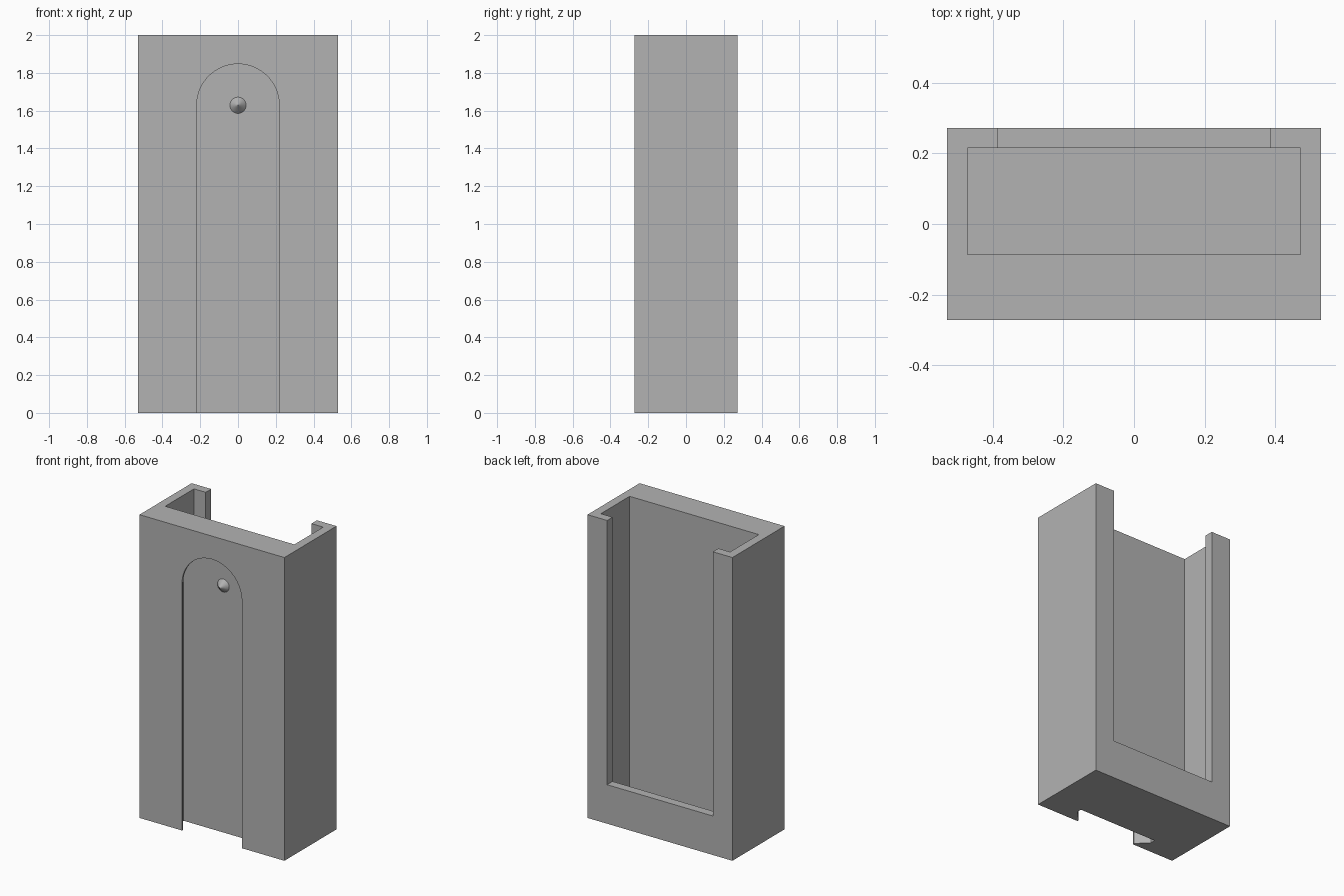
import bpy, bmesh, math
from mathutils import Matrix

if "Cube" in bpy.data.objects:
    bpy.data.objects.remove(bpy.data.objects["Cube"])

S = 2 / 70                       # model units per millimetre
W, D, H = 37 * S, 19 * S, 2.0    # outer size
FRONT, BACK = -D / 2, D / 2
SLOT_Z = 57 * S                  # centre of the rounded slot end
SLOT_DEPTH = 4.15 * S

grey = bpy.data.materials.new("plain_grey")
grey.diffuse_color = (0.45, 0.45, 0.45, 1)
grey.use_nodes = True
grey.node_tree.nodes["Principled BSDF"].inputs["Base Color"].default_value = grey.diffuse_color


def make_object(name, bm):
    bmesh.ops.recalc_face_normals(bm, faces=bm.faces)
    mesh = bpy.data.meshes.new(name)
    bm.to_mesh(mesh)
    bm.free()
    mesh.materials.append(grey)
    obj = bpy.data.objects.new(name, mesh)
    bpy.context.collection.objects.link(obj)
    return obj


def box(name, lo, hi):
    bm = bmesh.new()
    size = [b - a for a, b in zip(lo, hi)]
    mid = [(a + b) / 2 for a, b in zip(lo, hi)]
    bmesh.ops.create_cube(bm, size=1, matrix=Matrix.Translation(mid) @ Matrix.Diagonal((*size, 1)))
    return make_object(name, bm)


def slot(name, sections, steps=26):
    """Round-topped channel lofted through (radius, y) sections."""
    bm = bmesh.new()
    rings = []
    for r, y in sections:
        pts = [(r, -0.1)]
        for i in range(steps + 1):
            a = math.pi * i / steps
            pts.append((r * math.cos(a), SLOT_Z + r * math.sin(a)))
        pts.append((-r, -0.1))
        rings.append([bm.verts.new((x, y, z)) for x, z in pts])
    n = len(rings[0])
    for a, b in zip(rings, rings[1:]):
        for i in range(n):
            j = (i + 1) % n
            bm.faces.new((a[i], a[j], b[j], b[i]))
    bm.faces.new(rings[0])
    bm.faces.new(rings[-1])
    return make_object(name, bm)


def cut(target, cutter):
    mod = target.modifiers.new(cutter.name, 'BOOLEAN')
    mod.operation = 'DIFFERENCE'
    mod.solver = 'EXACT'
    mod.object = cutter
    cutter.hide_render = True
    cutter.hide_set(True)


# Holder body
body = box("holder_body", (-W / 2, FRONT, 0), (W / 2, BACK, H))

# Open-topped pocket with a thin floor
cut(body, box("pocket_cutter", (-16.5 * S, FRONT + 6.5 * S, 2 * S),
              (16.5 * S, BACK - 2 * S, H + 0.1)))

# Window in the back wall, leaving side lips and a sill
cut(body, box("window_cutter", (-13.5 * S, BACK - 4 * S, 9 * S),
              (13.5 * S, BACK + 0.1, H + 0.1)))

# Undercut mounting slot in the front, open at the bottom
floor_y = FRONT + SLOT_DEPTH
cut(body, slot("slot_cutter", [
    (10.15 * S, floor_y),
    (10.15 * S, floor_y - 1.2121 * S),
    (7.65 * S, floor_y - 3.712 * S),
    (7.65 * S, FRONT - 0.05)]))

# Small locating cone on the slot floor
bm = bmesh.new()
bmesh.ops.create_cone(bm, cap_ends=True, segments=50, radius1=1.5 * S, radius2=0, depth=1.5 * S,
                      matrix=Matrix.Translation((0, floor_y - 0.75 * S, SLOT_Z))
                      @ Matrix.Rotation(math.pi / 2, 4, 'X'))
make_object("locating_cone", bm)
